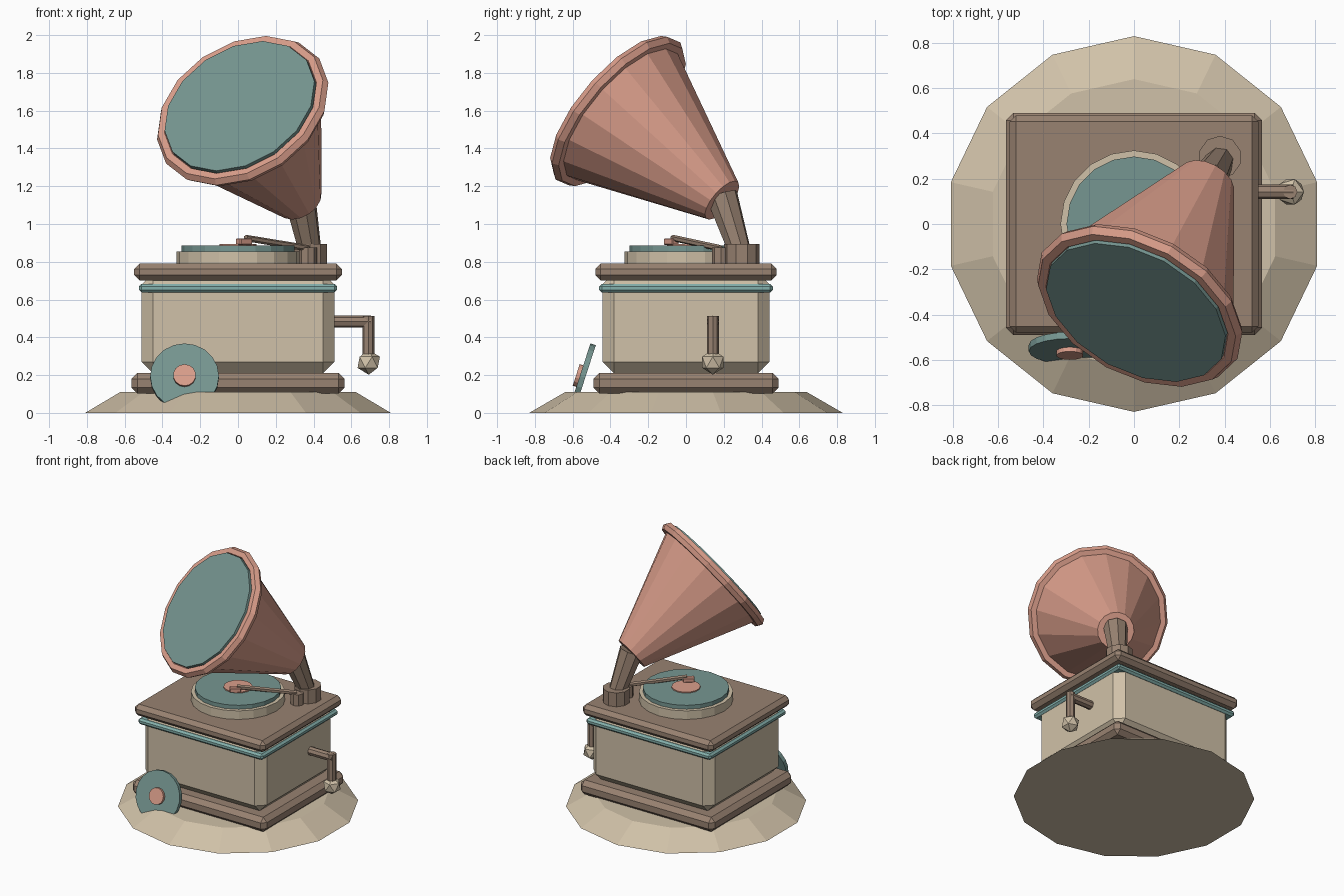
import bpy, bmesh, math
from mathutils import Vector, Matrix

if "Cube" in bpy.data.objects:
    bpy.data.objects.remove(bpy.data.objects["Cube"])


def material(name, rgb):
    m = bpy.data.materials.new(name)
    lin = [((c / 255 + 0.055) / 1.055) ** 2.4 for c in rgb]
    m.diffuse_color = (*lin, 1)
    m.use_nodes = True
    m.node_tree.nodes["Principled BSDF"].inputs["Base Color"].default_value = m.diffuse_color
    return m


CREAM = material("cream", (208, 193, 168))
BROWN = material("brown", (152, 130, 113))
PINK = material("dusty pink", (218, 158, 139))
TEAL = material("teal", (118, 150, 145))
AQUA = material("light teal", (132, 176, 172))


def finish(name, bm, mat, matrix=Matrix()):
    bmesh.ops.recalc_face_normals(bm, faces=bm.faces)
    me = bpy.data.meshes.new(name)
    bm.to_mesh(me)
    bm.free()
    me.materials.append(mat)
    ob = bpy.data.objects.new(name, me)
    ob.matrix_world = matrix
    bpy.context.collection.objects.link(ob)
    return ob


def axis_frame(origin, axis):
    rot = Vector(axis).to_track_quat('Z', 'Y').to_matrix().to_4x4()
    return Matrix.Translation(origin) @ rot


def rod(name, a, b, r1, r2, sides, mat):
    """Straight or tapered prism from point a to point b."""
    a, b = Vector(a), Vector(b)
    bm = bmesh.new()
    bmesh.ops.create_cone(bm, cap_ends=True, segments=sides, radius1=r1, radius2=r2,
                          depth=(b - a).length)
    return finish(name, bm, mat, axis_frame((a + b) / 2, b - a))


def box(name, size, centre, bevel, mat, turn=0):
    """Box with single-step chamfers on every edge."""
    bm = bmesh.new()
    bmesh.ops.create_cube(bm, size=1)
    bmesh.ops.scale(bm, vec=size, verts=bm.verts)
    if bevel:
        bmesh.ops.bevel(bm, geom=bm.edges[:], offset=bevel, segments=1, affect='EDGES')
    return finish(name, bm, mat, Matrix.Translation(centre) @ Matrix.Rotation(turn, 4, 'Z'))


def torus(name, major, minor, sides, ring, mat, matrix):
    bm = bmesh.new()
    rows = []
    for i in range(sides):
        a = 2 * math.pi * i / sides
        row = []
        for j in range(ring):
            b = 2 * math.pi * j / ring
            r = major + minor * math.cos(b)
            row.append(bm.verts.new((r * math.sin(a), r * math.cos(a), minor * math.sin(b))))
        rows.append(row)
    for i in range(sides):
        p, q = rows[i], rows[(i + 1) % sides]
        for j in range(ring):
            k = (j + 1) % ring
            bm.faces.new((p[j], p[k], q[k], q[j]))
    return finish(name, bm, mat, matrix)


# Ground mound and stacked cabinet
rod("ground_mound", (0, 0, 0), (0, 0, 0.11), 0.83, 0.64, 14, CREAM)
box("cabinet_plinth", (1.13, 0.98, 0.11), (0, 0, 0.157), 0.032, BROWN)
box("cabinet_body", (1.02, 0.885, 0.53), (0, 0, 0.475), 0.06, CREAM)
box("cabinet_trim", (1.05, 0.92, 0.045), (0, 0, 0.66), 0.014, AQUA)
box("cabinet_lid", (1.10, 0.96, 0.088), (0, 0, 0.746), 0.028, BROWN)

# Turntable and record
rod("platter", (0, 0, 0.78), (0, 0, 0.855), 0.325, 0.325, 20, CREAM)
rod("record", (0, 0, 0.85), (0, 0, 0.885), 0.298, 0.298, 20, TEAL)
rod("record_label", (0, 0, 0.88), (0, 0, 0.893), 0.1, 0.1, 14, PINK)

# Tone arm
rod("tone_arm_post", (0.37, 0.185, 0.78), (0.37, 0.185, 0.875), 0.047, 0.047, 8, BROWN)
rod("tone_arm", (0.37, 0.18, 0.872), (0.04, -0.07, 0.926), 0.017, 0.017, 6, BROWN)
box("tone_arm_head", (0.08, 0.045, 0.035), (0.032, -0.078, 0.907), 0.005, PINK, math.radians(37))

# Horn support
rod("horn_mount", (0.38, 0.295, 0.78), (0.38, 0.295, 0.895), 0.095, 0.095, 10, BROWN)
rod("horn_neck", (0.38, 0.28, 0.87), (0.326, 0.19, 1.15), 0.062, 0.086, 8, BROWN)

# Horn with rim and covered mouth
mouth = Vector((0.025, -0.36, 1.598))
axis = Vector((-0.38, -0.70, 0.60)).normalized()
rod("horn", mouth - axis * 0.785, mouth, 0.128, 0.45, 16, PINK)
torus("horn_rim", 0.455, 0.037, 16, 6, PINK, axis_frame(mouth, axis))
rod("horn_mouth", mouth - axis * 0.01, mouth + axis * 0.045, 0.43, 0.43, 16, TEAL)

# Crank handle
rod("crank_shaft", (0.49, 0.142, 0.483), (0.705, 0.142, 0.483), 0.032, 0.032, 8, BROWN)
rod("crank_arm", (0.69, 0.142, 0.512), (0.69, 0.142, 0.29), 0.032, 0.032, 8, BROWN)
bm = bmesh.new()
bmesh.ops.create_icosphere(bm, subdivisions=1, radius=0.066)
finish("crank_knob", bm, CREAM, Matrix.Translation((0.692, 0.142, 0.268)))

# Spare record leaning against the plinth
tilt = math.radians(18)
facing = Vector((0, -math.cos(tilt), math.sin(tilt)))
centre = Vector((-0.283, -0.548, 0.19))
rod("spare_record", centre - facing * 0.015, centre + facing * 0.015, 0.182, 0.182, 20, TEAL)
rod("spare_record_label", centre, centre + facing * 0.035, 0.06, 0.06, 14, PINK)
